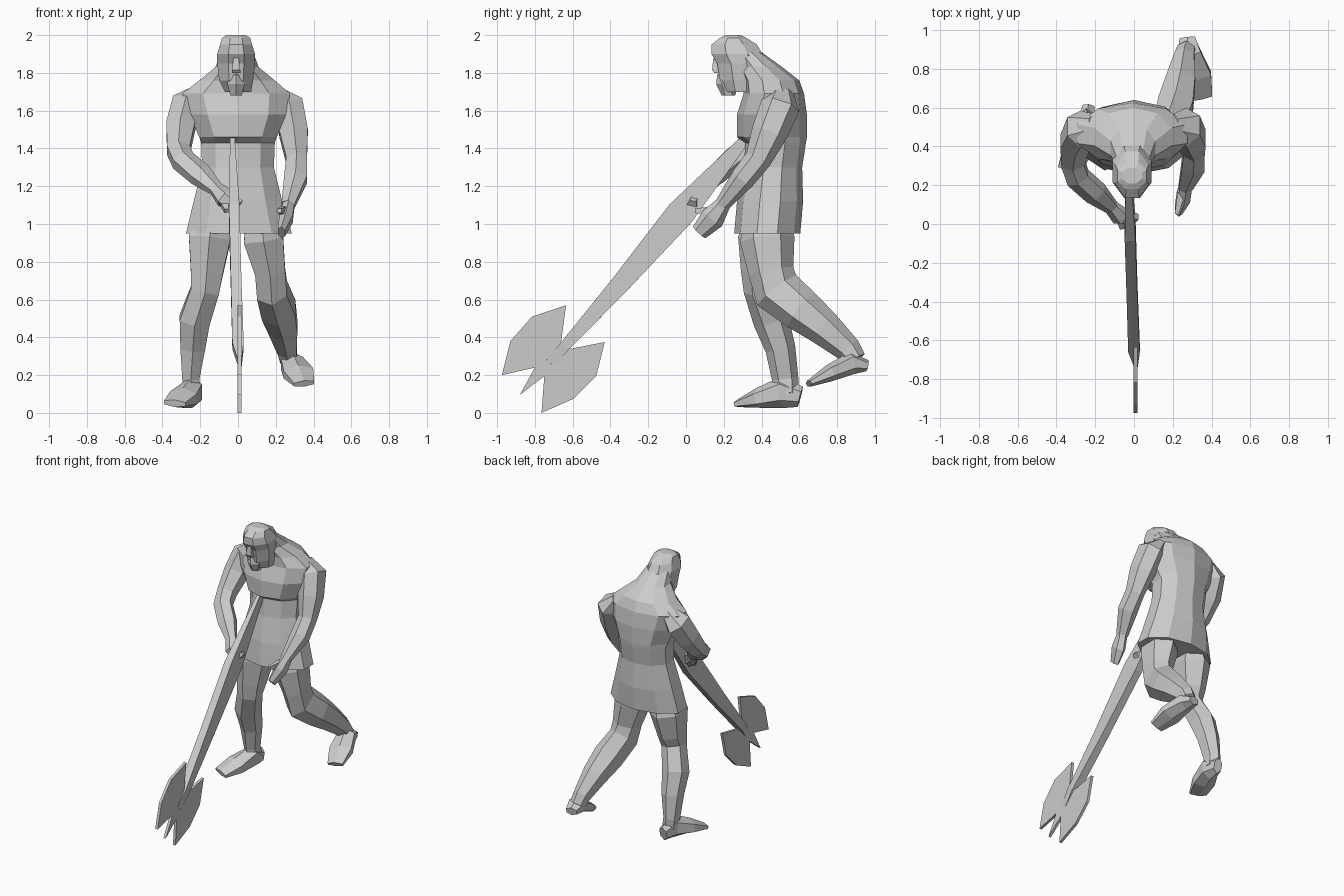
import bpy, bmesh, math
from mathutils import Vector


def finish(name, bm):
    bmesh.ops.recalc_face_normals(bm, faces=bm.faces)
    mesh = bpy.data.meshes.new(name)
    bm.to_mesh(mesh)
    bm.free()
    ob = bpy.data.objects.new(name, mesh)
    bpy.context.collection.objects.link(ob)
    return ob


def loft(name, rings, n=6, level=False):
    """Skin a tube through rings (x, y, z, half width, half depth)."""
    bm = bmesh.new()
    unit = [((k + 0.5) * math.tau / n) for k in range(n)]
    unit = [(math.cos(a), math.sin(a)) for a in unit]
    mx, my = max(p[0] for p in unit), max(p[1] for p in unit)
    pts = [Vector(r[:3]) for r in rings]
    loops = []
    for i, r in enumerate(rings):
        t = (pts[min(i + 1, len(pts) - 1)] - pts[max(i - 1, 0)]).normalized()
        if level:
            t = Vector((0, 0, 1))
        u = Vector((1, 0, 0))
        u = (u - u.dot(t) * t).normalized()
        v = t.cross(u)
        loops.append([bm.verts.new(pts[i] + u * (a / mx * r[3]) + v * (b / my * r[4]))
                      for a, b in unit])
    for lo, hi in zip(loops, loops[1:]):
        for k in range(n):
            j = (k + 1) % n
            bm.faces.new((lo[k], lo[j], hi[j], hi[k]))
    bm.faces.new(loops[0])
    bm.faces.new(loops[-1])
    return finish(name, bm)


# Tunic, chest and hunched shoulders
loft("torso", [
    (0.005, 0.43, 0.95, 0.28, 0.175), (0, 0.445, 1.12, 0.235, 0.175),
    (0, 0.46, 1.30, 0.19, 0.155), (0, 0.475, 1.43, 0.195, 0.16),
    (0, 0.455, 1.46, 0.205, 0.185), (0, 0.455, 1.58, 0.26, 0.185),
    (-0.01, 0.465, 1.69, 0.285, 0.16), (-0.005, 0.45, 1.76, 0.20, 0.15),
    (-0.005, 0.39, 1.83, 0.115, 0.12), (-0.005, 0.32, 1.91, 0.085, 0.08)], 10, True)

# Head with hair falling to the shoulders
loft("head", [
    (0, 0.29, 1.70, 0.07, 0.07), (-0.01, 0.30, 1.76, 0.09, 0.12),
    (-0.01, 0.29, 1.85, 0.10, 0.125), (-0.01, 0.27, 1.90, 0.10, 0.135),
    (-0.01, 0.255, 1.95, 0.085, 0.12), (-0.01, 0.25, 1.985, 0.075, 0.07),
    (-0.01, 0.25, 2.0, 0.05, 0.04)], 8, True)
loft("beard", [
    (-0.01, 0.225, 1.68, 0.03, 0.035), (-0.01, 0.22, 1.74, 0.045, 0.06),
    (-0.01, 0.23, 1.79, 0.045, 0.065), (-0.01, 0.25, 1.81, 0.04, 0.06)], 6, True)
loft("nose", [
    (-0.01, 0.19, 1.80, 0.022, 0.04), (-0.01, 0.18, 1.815, 0.022, 0.042),
    (-0.01, 0.19, 1.88, 0.014, 0.045)], 4, True)

# Arms, the right one gripping the handle
loft("right_arm", [
    (-0.21, 0.51, 1.705, 0.03, 0.06), (-0.275, 0.49, 1.63, 0.075, 0.105),
    (-0.305, 0.42, 1.51, 0.075, 0.09), (-0.315, 0.32, 1.39, 0.06, 0.07),
    (-0.29, 0.24, 1.335, 0.06, 0.06), (-0.20, 0.16, 1.26, 0.06, 0.055),
    (-0.11, 0.08, 1.18, 0.035, 0.03)])
loft("right_hand", [
    (-0.12, 0.09, 1.19, 0.035, 0.03), (-0.07, 0.04, 1.14, 0.05, 0.045),
    (0.0, 0.03, 1.09, 0.04, 0.03)])
loft("right_thumb", [
    (-0.08, 0.06, 1.13, 0.025, 0.02), (-0.06, -0.02, 1.07, 0.012, 0.012)], 4)
loft("left_arm", [
    (0.205, 0.51, 1.70, 0.03, 0.06), (0.27, 0.50, 1.625, 0.075, 0.105),
    (0.295, 0.44, 1.48, 0.075, 0.095), (0.31, 0.38, 1.34, 0.055, 0.07),
    (0.305, 0.30, 1.24, 0.06, 0.065), (0.265, 0.19, 1.10, 0.035, 0.04)])
loft("left_hand", [
    (0.27, 0.20, 1.11, 0.03, 0.04), (0.255, 0.14, 1.03, 0.035, 0.065),
    (0.23, 0.07, 0.955, 0.02, 0.045)])
loft("left_thumb", [
    (0.245, 0.16, 1.07, 0.02, 0.025), (0.22, 0.05, 1.07, 0.01, 0.012)], 4)

# Standing right leg
loft("right_leg", [
    (-0.14, 0.425, 1.0, 0.09, 0.12), (-0.15, 0.42, 0.92, 0.11, 0.145),
    (-0.165, 0.40, 0.74, 0.085, 0.11), (-0.175, 0.39, 0.65, 0.075, 0.085),
    (-0.23, 0.45, 0.49, 0.08, 0.095), (-0.24, 0.50, 0.34, 0.065, 0.08),
    (-0.25, 0.525, 0.18, 0.045, 0.07), (-0.24, 0.53, 0.10, 0.045, 0.065)])
loft("right_foot", [
    (-0.235, 0.605, 0.085, 0.03, 0.055), (-0.245, 0.51, 0.11, 0.055, 0.085),
    (-0.29, 0.39, 0.08, 0.075, 0.055), (-0.335, 0.275, 0.05, 0.06, 0.02)])

# Trailing left leg, bent at the knee with a lifted foot
loft("left_leg", [
    (0.13, 0.425, 1.0, 0.09, 0.12), (0.135, 0.43, 0.92, 0.105, 0.145),
    (0.17, 0.45, 0.75, 0.08, 0.12), (0.18, 0.48, 0.65, 0.08, 0.13),
    (0.215, 0.61, 0.545, 0.09, 0.115), (0.24, 0.73, 0.45, 0.075, 0.095),
    (0.26, 0.86, 0.335, 0.05, 0.07), (0.27, 0.895, 0.28, 0.045, 0.06)])
loft("left_foot", [
    (0.275, 0.96, 0.25, 0.04, 0.03), (0.285, 0.88, 0.265, 0.06, 0.06),
    (0.32, 0.76, 0.21, 0.08, 0.045), (0.35, 0.65, 0.155, 0.055, 0.018)])

# Long handle, flattened sideways and tapering to both ends
loft("axe_handle", [
    (-0.03, 0.315, 1.45, 0.012, 0.025), (-0.02, -0.03, 1.055, 0.028, 0.075),
    (-0.01, -0.35, 0.68, 0.028, 0.05), (0.0, -0.64, 0.355, 0.03, 0.028),
    (0.01, -0.72, 0.265, 0.01, 0.025)], 4)

# Double blade: jagged outline (y, z) as a thin flat plate
outline = [(-0.635, 0.57), (-0.815, 0.51), (-0.93, 0.38), (-0.975, 0.20), (-0.80, 0.24),
           (-0.88, 0.095), (-0.75, 0.195), (-0.765, 0.0), (-0.595, 0.075),
           (-0.475, 0.195), (-0.43, 0.375), (-0.614, 0.339), (-0.661, 0.376)]
bm = bmesh.new()
sides = [[bm.verts.new((x, y, z)) for y, z in outline] for x in (-0.002, 0.018)]
for rim in sides:
    bm.faces.new(rim)
for k in range(len(outline)):
    bm.faces.new((sides[0][k - 1], sides[0][k], sides[1][k], sides[1][k - 1]))
finish("axe_blade", bm)
